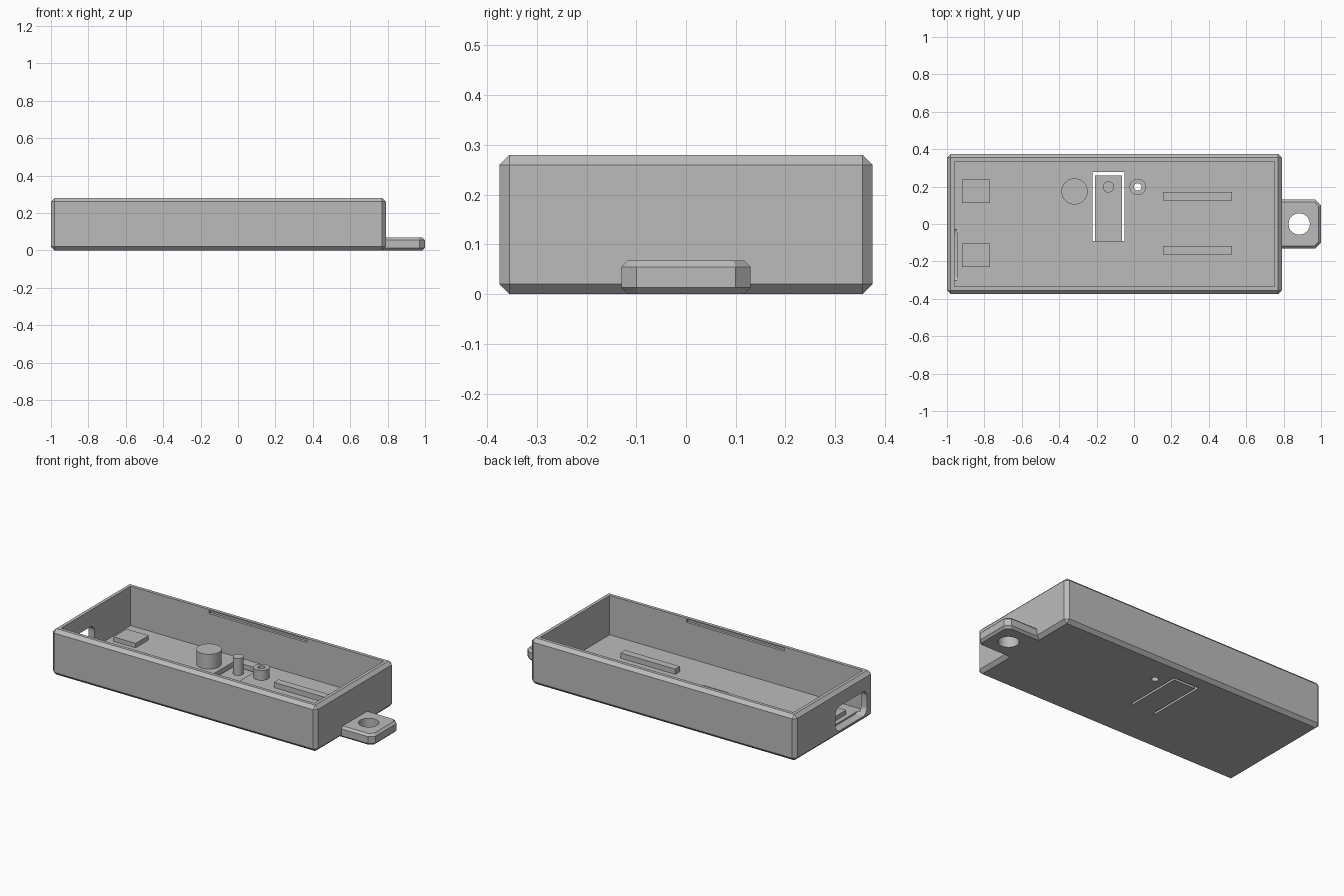
import bpy
import bmesh
import math
from mathutils import Vector, Matrix

cube = bpy.data.objects.get("Cube")
if cube:
    bpy.data.objects.remove(cube, do_unlink=True)

GREY = (0.5, 0.5, 0.5, 1)
mat = bpy.data.materials.new("plain_grey")
mat.use_nodes = True
mat.diffuse_color = GREY
bsdf = next(n for n in mat.node_tree.nodes if n.type == 'BSDF_PRINCIPLED')
bsdf.inputs["Base Color"].default_value = GREY


def finish(name, bm):
    bmesh.ops.recalc_face_normals(bm, faces=bm.faces)
    mesh = bpy.data.meshes.new(name)
    bm.to_mesh(mesh)
    bm.free()
    mesh.materials.append(mat)
    obj = bpy.data.objects.new(name, mesh)
    bpy.context.collection.objects.link(obj)
    return obj


def box_mesh(lo, hi):
    lo, hi = Vector(lo), Vector(hi)
    bm = bmesh.new()
    bmesh.ops.create_cube(bm, size=1, matrix=Matrix.Translation((lo + hi) / 2)
                          @ Matrix.Diagonal((*(hi - lo), 1)))
    return bm


def chamfer(bm, edges, width, segments=1):
    bmesh.ops.bevel(bm, geom=edges, offset=width, segments=segments,
                    profile=0.5, affect='EDGES', clamp_overlap=True)


def along(bm, axis):
    return [e for e in bm.edges
            if abs((e.verts[0].co - e.verts[1].co).normalized()[axis]) > 0.99]


def box(name, lo, hi):
    return finish(name, box_mesh(lo, hi))


def cylinder(name, x, y, radius, z0, z1):
    bm = bmesh.new()
    bmesh.ops.create_cone(bm, cap_ends=True, segments=48, radius1=radius,
                          radius2=radius, depth=z1 - z0,
                          matrix=Matrix.Translation((x, y, (z0 + z1) / 2)))
    return finish(name, bm)


def activate(obj):
    bpy.ops.object.select_all(action='DESELECT')
    obj.select_set(True)
    bpy.context.view_layer.objects.active = obj


def cut(obj, cutters):
    activate(obj)
    for c in cutters:
        mod = obj.modifiers.new("cut", 'BOOLEAN')
        mod.operation = 'DIFFERENCE'
        mod.solver = 'EXACT'
        mod.object = c
        bpy.ops.object.modifier_apply(modifier=mod.name)


WALL, FLOOR, TOP = 0.04, 0.04, 0.28
X0, X1, Y = -1.0, 0.79, 0.375

# Tray body with chamfered outer edges
bm = box_mesh((X0, -Y, 0), (X1, Y, TOP))
chamfer(bm, bm.edges[:], 0.02)
body = finish("tray_body", bm)

# Interior, lid grooves, switch tongue slots and thinned tongue
yi = Y - WALL
cutters = [box("interior_cutter", (X0 + WALL, -yi, FLOOR), (X1 - WALL, yi, 0.5))]
for side in (-1, 1):
    ya, yb = sorted((side * (yi - 0.05), side * (yi + 0.015)))
    cutters.append(box("lid_groove_cutter", (-0.43, ya, 0.255), (0.23, yb, 0.273)))
cutters += [
    box("slot_cutter", (-0.222, -0.09, -0.1), (-0.208, 0.278, 0.1)),
    box("slot_cutter", (-0.064, -0.09, -0.1), (-0.05, 0.278, 0.1)),
    box("slot_cutter", (-0.215, 0.26, -0.1), (-0.057, 0.278, 0.1)),
    box("tongue_cutter", (-0.215, -0.09, 0.022), (-0.057, 0.27, 0.1)),
]

# Rounded port in the end wall
bm = box_mesh((-1.1, -0.32, 0.03), (-0.947, -0.012, 0.18))
chamfer(bm, along(bm, 0), 0.045, 8)
cutters.append(finish("port_cutter", bm))

# Standoff with a hole through the floor
light_hole = cylinder("hole_cutter", 0.02, 0.198, 0.02, -0.1, 0.3)
cut(body, cutters + [light_hole])
standoff = cylinder("hollow_standoff", 0.02, 0.198, 0.044, FLOOR - 0.005, 0.10)
cut(standoff, [light_hole])

# Keyring tab
bm = box_mesh((0.77, -0.13, 0), (1.0, 0.13, 0.068))
chamfer(bm, [e for e in along(bm, 2) if e.verts[0].co.x > 0.9], 0.03)
rim = [e for e in bm.edges
       if abs(e.verts[0].co.z - e.verts[1].co.z) < 1e-4
       and max(v.co.x for v in e.verts) > 0.8]
chamfer(bm, rim, 0.013)
tab = finish("keyring_tab", bm)
ring_hole = cylinder("hole_cutter", 0.883, 0, 0.057, -0.1, 0.2)
cut(tab, [ring_hole])

for c in cutters + [light_hole, ring_hole]:
    bpy.data.objects.remove(c, do_unlink=True)

# Posts, corner pads and support rails on the floor
sunk = FLOOR - 0.005
post = cylinder("round_post", -0.318, 0.174, 0.07, sunk, 0.13)
button = cylinder("button_pin", -0.137, 0.198, 0.03, 0.015, 0.125)
for label, y0, y1 in (("back", 0.112, 0.238), ("front", -0.23, -0.104)):
    box(label + "_pad", (-0.92, y0, sunk), (-0.77, y1, 0.067))
for label, y0, y1 in (("back", 0.125, 0.171), ("front", -0.163, -0.118)):
    box(label + "_rail", (0.155, y0, sunk), (0.525, y1, 0.072))

# Smooth the round parts, keeping edges sharp
for obj in (body, standoff, tab, post, button):
    activate(obj)
    bpy.ops.object.shade_smooth_by_angle(angle=math.radians(25))
